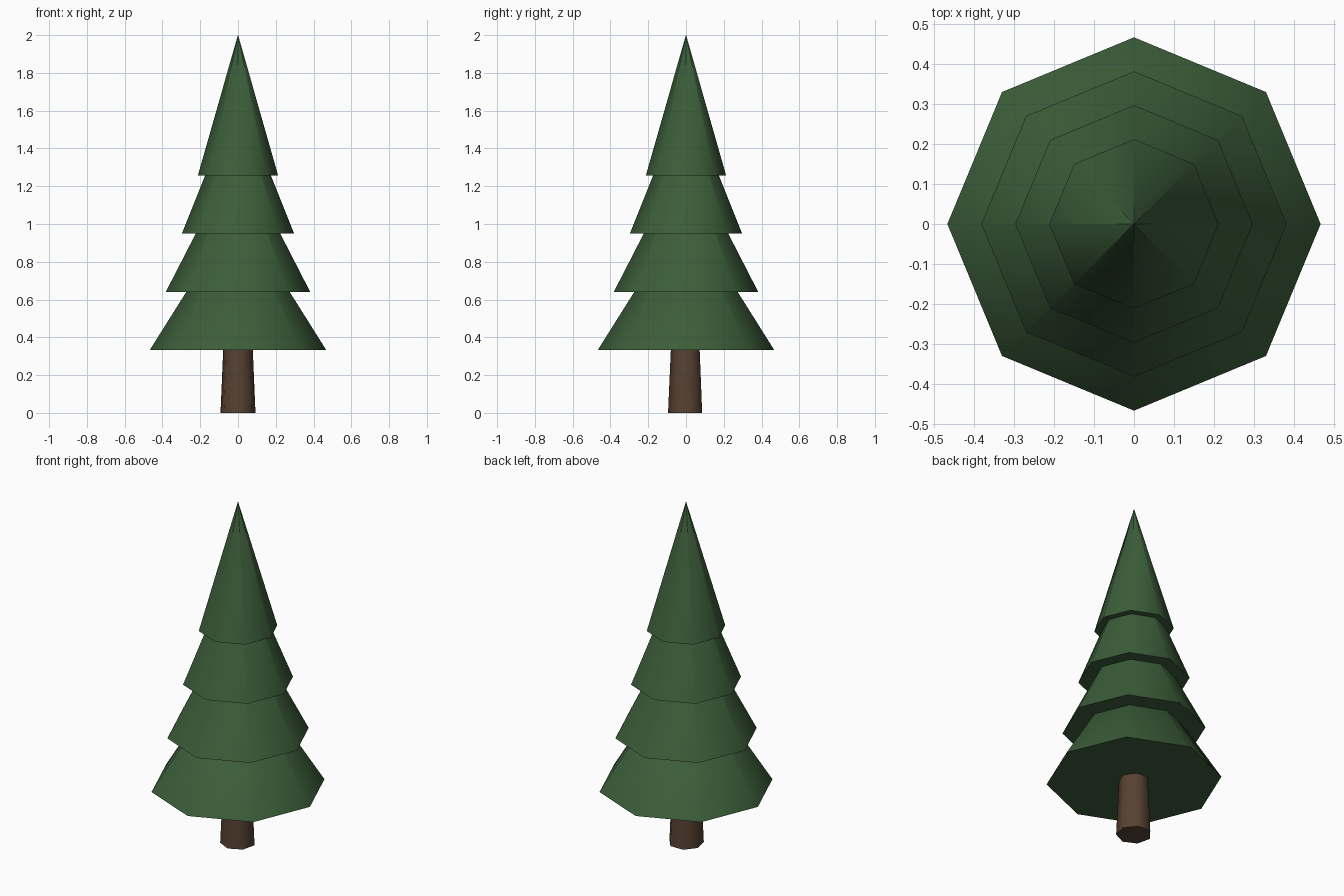
import bpy
import math

cube = bpy.data.objects.get("Cube")
if cube:
    bpy.data.objects.remove(cube, do_unlink=True)


def make_material(name, rgb):
    mat = bpy.data.materials.new(name)
    mat.use_nodes = True
    mat.diffuse_color = (*rgb, 1)
    mat.node_tree.nodes["Principled BSDF"].inputs["Base Color"].default_value = (*rgb, 1)
    return mat


def tapered_part(name, sides, bottom, top, z, height, mat, turn=0):
    """Tapered solid standing at z, round shaded with crisp rims."""
    bpy.ops.mesh.primitive_cone_add(
        vertices=sides, radius1=bottom, radius2=top, depth=height,
        location=(0, 0, z + height / 2), rotation=(0, 0, turn))
    part = bpy.context.object
    part.name = name
    part.data.materials.append(mat)
    bpy.ops.object.shade_smooth_by_angle(angle=math.radians(60))
    return part


green = make_material("pine green", (0.045, 0.112, 0.042))
brown = make_material("bark brown", (0.095, 0.054, 0.032))

# Seven-sided trunk, one corner towards the front
tapered_part("trunk", 7, 0.095, 0.073, 0, 0.5, brown, math.pi)

# Four overlapping foliage tiers, each narrower than the one below
# (a tiny blunt tip keeps the shading clean up to the point)
for i in range(4):
    tapered_part(f"foliage_tier_{i + 1}", 8, 0.467 - 0.085 * i, 0.0006,
                 0.333 + 0.3083 * i, 0.742, green)
